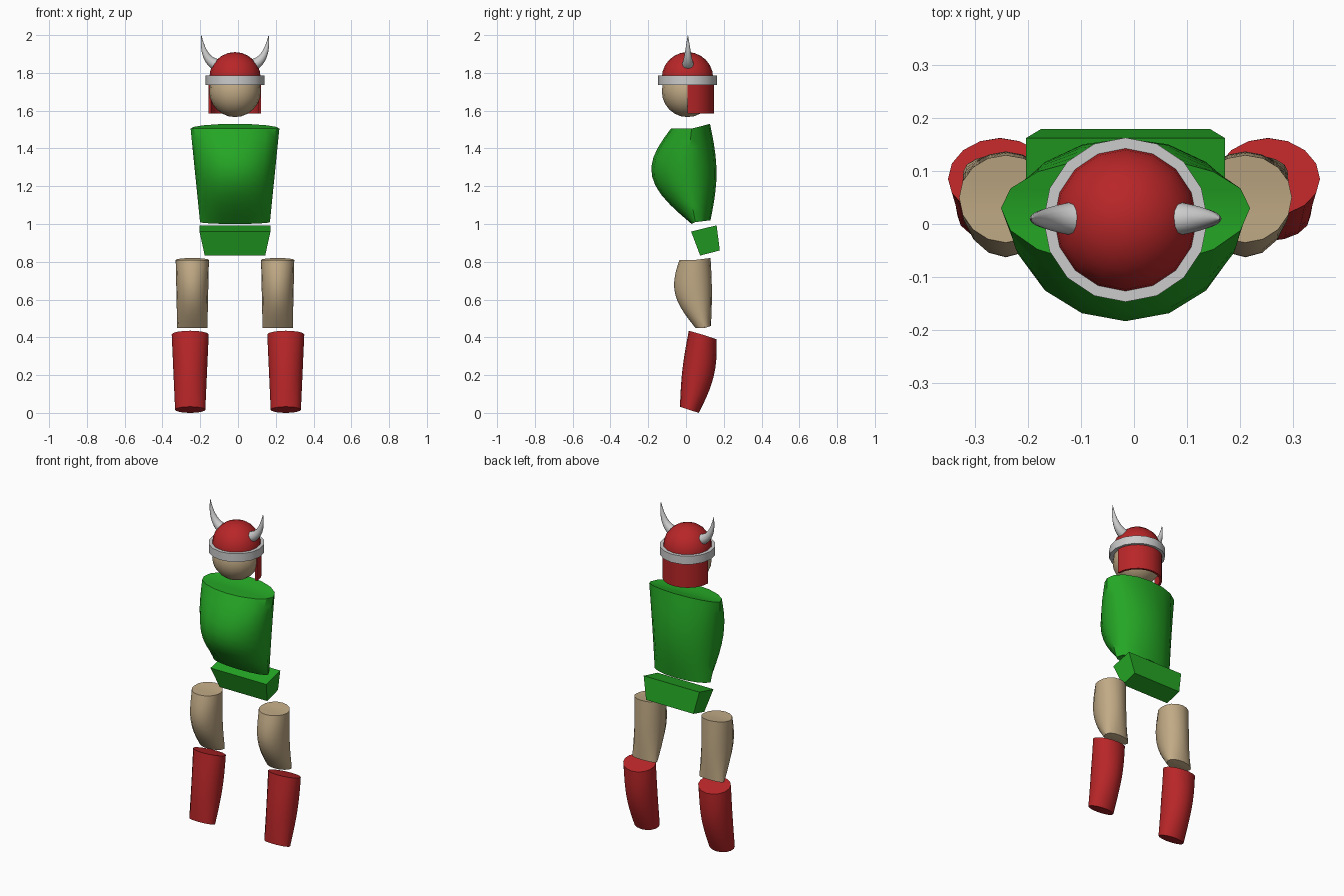
import bpy, bmesh, math
from mathutils import Vector

default = bpy.data.objects.get("Cube")
if default:
    bpy.data.objects.remove(default, do_unlink=True)

MID = -0.016   # centre line of the body


def material(name, r, g, b):
    mat = bpy.data.materials.new(name)
    mat.use_nodes = True
    mat.diffuse_color = (r, g, b, 1)
    shader = mat.node_tree.nodes["Principled BSDF"]
    shader.inputs["Base Color"].default_value = (r, g, b, 1)
    shader.inputs["Roughness"].default_value = 0.7
    return mat


RED = material("red", 0.48, 0.019, 0.021)
GREEN = material("green", 0.018, 0.38, 0.018)
TAN = material("tan", 0.53, 0.40, 0.235)
SILVER = material("silver", 0.6, 0.6, 0.6)


def finish(bm, name, mat, smooth=True):
    """Turn a bmesh into a named object with one colour."""
    bmesh.ops.recalc_face_normals(bm, faces=bm.faces)
    mesh = bpy.data.meshes.new(name)
    bm.to_mesh(mesh)
    bm.free()
    mesh.materials.append(mat)
    obj = bpy.data.objects.new(name, mesh)
    bpy.context.collection.objects.link(obj)
    if smooth:
        bpy.ops.object.select_all(action="DESELECT")
        obj.select_set(True)
        bpy.context.view_layer.objects.active = obj
        bpy.ops.object.shade_smooth_by_angle(angle=math.radians(35))
    return obj


def skin(name, rings, mat, smooth=True, loop=False):
    """Join rings of points; end caps are folded along the side seams."""
    bm = bmesh.new()
    rows = [[bm.verts.new(p) for p in ring] for ring in rings]
    n = len(rows[0])
    pairs = list(zip(rows, rows[1:]))
    if loop:
        pairs.append((rows[-1], rows[0]))
    for a, b in pairs:
        for i in range(n):
            j = (i + 1) % n
            bm.faces.new((a[i], a[j], b[j], b[i]))
    if not loop:
        for row in (rows[0], rows[-1]):
            bm.faces.new(row[:n // 2 + 1])
            bm.faces.new(row[n // 2:] + row[:1])
    return finish(bm, name, mat, smooth)


def lerp(a, b, t):
    return a + (b - a) * t


def limb(name, cx, top, bottom, bulge, mat, steps=10, n=16):
    """Plate of body: separate front and back half ellipses meeting at a seam.
    Ends are (half width, front y, seam y, back y, front z, seam z, back z)."""
    rings = []
    for k in range(steps + 1):
        t = k / steps
        w, yf, ys, yb, zf, zs, zb = (lerp(a, b, t) for a, b in zip(top, bottom))
        s = math.sin(math.pi * t)
        yf, ys, yb = (y + d * s for y, d in zip((yf, ys, yb), bulge))
        ring = []
        for i in range(n):
            a = math.tau * i / n
            u = math.sin(a)
            y, z = (yb, zb) if u > 0 else (yf, zf)
            ring.append((cx + w * math.cos(a), lerp(ys, y, abs(u)), lerp(zs, z, abs(u))))
        rings.append(ring)
    return skin(name, rings, mat)


# Torso with a swelling chest and a shallow back
limb("torso", MID,
     (0.235, -0.08, 0.03, 0.127, 1.505, 1.505, 1.53),
     (0.185, 0.03, 0.05, 0.13, 1.0, 1.01, 1.02),
     (-0.155, -0.025, 0.033), GREEN)


# Pelvis: a tilted block, narrower below
def block_ring(w, front, back):
    return [(MID + sx * w, y, z) for sx, (y, z) in
            ((1, back), (-1, back), (-1, front), (1, front))]


skin("pelvis", [block_ring(0.188, (0.027, 0.96), (0.162, 0.993)),
                block_ring(0.16, (0.075, 0.833), (0.179, 0.86))], GREEN, smooth=False)

# Legs
for side, sx in (("left", 1), ("right", -1)):
    limb(side + "_thigh", MID + sx * 0.226,
         (0.088, -0.035, 0.05, 0.13, 0.81, 0.81, 0.82),
         (0.08, 0.05, 0.1, 0.132, 0.45, 0.45, 0.46),
         (-0.065, -0.02, 0.006), TAN)
    limb(side + "_boot", sx * 0.253,
         (0.098, 0.015, 0.085, 0.162, 0.435, 0.415, 0.39),
         (0.08, -0.032, 0.015, 0.068, 0.033, 0.017, 0),
         (-0.01, 0.01, 0.032), RED)


# Head and helmet dome
def ball(name, z, mat, cut=None):
    bm = bmesh.new()
    bmesh.ops.create_uvsphere(bm, u_segments=16, v_segments=12, radius=0.136)
    bmesh.ops.translate(bm, verts=bm.verts, vec=(MID, 0.008, z))
    if cut:
        bmesh.ops.bisect_plane(bm, geom=bm.verts[:] + bm.edges[:] + bm.faces[:],
                               plane_co=(0, 0, cut), plane_no=(0, 0, 1), clear_inner=True)
    return finish(bm, name, mat)


ball("head", 1.702, TAN)
ball("helmet_dome", 1.774, RED, cut=1.75)


# Helmet band: a rectangular section swept round the head
def section(angle, inner, outer, low, high):
    c, s = math.cos(angle), math.sin(angle)
    return [(MID + r * c, 0.008 + r * s, z) for r, z in
            ((inner, low), (outer, low), (outer, high), (inner, high))]


skin("helmet_band", [section(math.tau * i / 16, 0.13, 0.155, 1.735, 1.785)
                     for i in range(16)], SILVER, loop=True)

# Neck guard: the same kind of section swept round the back only
skin("neck_guard", [section(math.pi * i / 10, 0.126, 0.139, 1.585, 1.74)
                    for i in range(11)], RED)

# Horns: tapering tubes that bend upward
for side, sx in (("left", 1), ("right", -1)):
    start, bend, tip = Vector((0.09, 1.84)), Vector((0.17, 1.865)), Vector((0.178, 2.0))
    rings = []
    for k in range(9):
        t = k / 8
        p = start.lerp(bend, t).lerp(bend.lerp(tip, t), t)
        d = (bend - start).lerp(tip - bend, t).normalized()
        r = 0.033 * (1 - t) ** 0.85 + 0.0005
        rings.append([(MID + sx * (p.x - d.y * r * math.cos(a)),
                       0.01 + r * math.sin(a),
                       p.y + d.x * r * math.cos(a))
                      for a in (math.tau * i / 12 for i in range(12))])
    skin(side + "_horn", rings, SILVER)
